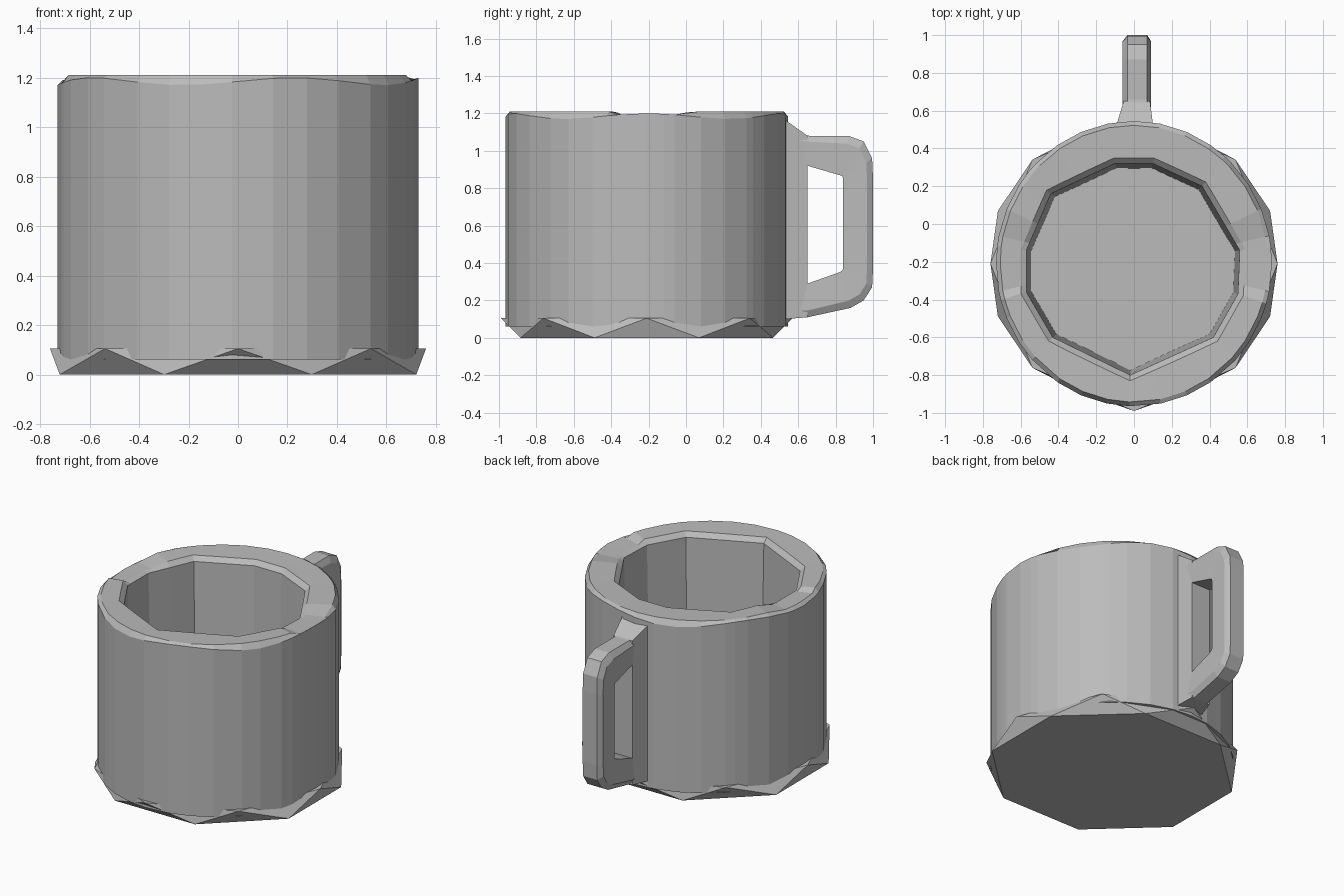
import bpy, bmesh, math
from mathutils import Vector

old = bpy.data.objects.get("Cube")
if old:
    bpy.data.objects.remove(old, do_unlink=True)

grey = bpy.data.materials.new("stone grey")
grey.use_nodes = True
COLOUR = (0.5, 0.5, 0.5, 1)
grey.diffuse_color = COLOUR
grey.node_tree.nodes["Principled BSDF"].inputs["Base Color"].default_value = COLOUR

CY = -0.21  # depth of the cup axis


def make_object(name, rings, cap_start=True, cap_end=True):
    """Skin a list of equally long closed rings into a flat-shaded object."""
    bm = bmesh.new()
    loops = [[bm.verts.new(p) for p in ring] for ring in rings]
    for a, b in zip(loops, loops[1:]):
        for i in range(len(a)):
            j = (i + 1) % len(a)
            bm.faces.new((a[i], a[j], b[j], b[i]))
    if cap_start:
        bm.faces.new(loops[0][::-1])
    if cap_end:
        bm.faces.new(loops[-1])
    bmesh.ops.recalc_face_normals(bm, faces=bm.faces)
    mesh = bpy.data.meshes.new(name)
    bm.to_mesh(mesh)
    bm.free()
    mesh.materials.append(grey)
    obj = bpy.data.objects.new(name, mesh)
    bpy.context.collection.objects.link(obj)
    return obj


# Cup: round outside, angular hollow inside
hollow = [Vector((x, y - CY)) for x, y in (
    (0.56, -0.14), (0.36, 0.2), (0.1, 0.32), (-0.1, 0.32), (-0.44, 0.16), (-0.57, -0.14),
    (-0.57, -0.36), (-0.43, -0.6), (-0.02, -0.8), (0.42, -0.6), (0.55, -0.37))]


def hollow_radius(angle):
    ray = Vector((math.cos(angle), math.sin(angle)))
    best = 0
    for a, b in zip(hollow, hollow[1:] + hollow[:1]):
        edge = b - a
        det = ray.x * edge.y - ray.y * edge.x
        if abs(det) > 1e-9:
            t = (a.x * edge.y - a.y * edge.x) / det
            s = (a.x * ray.y - a.y * ray.x) / det
            if t > 0 and -1e-5 <= s <= 1 + 1e-5:
                best = max(best, t)
    return best


corners = [math.atan2(p.y, p.x) % math.tau for p in hollow]
angles = list(corners)
for k in range(32):
    a = math.tau * k / 32
    if all(abs(a - c) > 0.05 for c in corners):
        angles.append(a)
angles.sort()


def outside(a, scale, z):
    return (0.73 * scale * math.cos(a), CY + 0.755 * scale * math.sin(a), z)


def inside(a, inset, z):
    r = hollow_radius(a) - inset
    return (r * math.cos(a), CY + r * math.sin(a), z)


def rim_drop(a):
    """Shallow saddles on the left and right of the rim."""
    return 0.02 if abs(math.cos(a)) > 0.975 else 0


make_object("cup", [
    [outside(a, 1, 0.06) for a in angles],
    [outside(a, 1, 1.185 + 0.015 * math.cos(5 * a)) for a in angles],
    [outside(a, 0.97, 1.21 - rim_drop(a)) for a in angles],
    [inside(a, -0.03, 1.205 - rim_drop(a)) for a in angles],
    [inside(a, 0, 1.175) for a in angles],
    [inside(a, 0.025, 0.11) for a in angles],
])


# Foot: two staggered octagons joined by triangles
def octagon(rx, ry, z, shift):
    turn = [math.tau * (k + shift) / 8 for k in range(8)]
    return [(rx * math.cos(t), CY + ry * math.sin(t), z) for t in turn]


bm = bmesh.new()
upper = [bm.verts.new(p) for p in octagon(0.76, 0.78, 0.105, 0)]
lower = [bm.verts.new(p) for p in octagon(0.78, 0.73, 0, 0.5)]
for k in range(8):
    n = (k + 1) % 8
    bm.faces.new((lower[k], upper[n], upper[k]))
    bm.faces.new((lower[k], lower[n], upper[n]))
bm.faces.new(upper)
bm.faces.new(lower[::-1])
bmesh.ops.recalc_face_normals(bm, faces=bm.faces)
foot_mesh = bpy.data.meshes.new("foot")
bm.to_mesh(foot_mesh)
bm.free()
foot_mesh.materials.append(grey)
bpy.context.collection.objects.link(bpy.data.objects.new("foot", foot_mesh))

# Handle root: tapered column against the back of the cup
make_object("handle_root", [
    [(-0.1, 0.44, low), (0.1, 0.44, low), (0.1, 0.53, low), (0.085, 0.65, low + 0.01),
     (-0.055, 0.65, low + 0.01), (-0.1, 0.5, low)] if low < 1 else
    [(-0.1, 0.44, 1.205), (0.1, 0.44, 1.205), (0.1, 0.53, 1.165), (0.085, 0.65, 1.08),
     (-0.055, 0.65, 1.08), (-0.1, 0.5, 1.17)]
    for low in (0.1, 1.2)])

# Handle grip: chamfered section swept through outer and inner path points
path = [((0.6, 1.09), (0.6, 0.93)), ((0.66, 1.08), (0.65, 0.92)),
        ((0.87, 1.08), (0.82, 0.87)), ((0.95, 1.05), (0.835, 0.865)),
        ((0.995, 0.96), (0.84, 0.85)), ((1.0, 0.85), (0.84, 0.82)),
        ((1.0, 0.37), (0.84, 0.4)), ((0.995, 0.27), (0.84, 0.37)),
        ((0.95, 0.2), (0.835, 0.36)), ((0.88, 0.16), (0.82, 0.35)),
        ((0.65, 0.11), (0.65, 0.29)), ((0.6, 0.11), (0.6, 0.28))]


def section(outer, inner):
    o, i = Vector(outer), Vector(inner)
    ridge = o.lerp(i, 0.2)
    pts = ((-0.035, o), (0.07, o), (0.09, ridge), (0.085, i), (-0.055, i), (-0.06, ridge))
    return [(x, p.x, p.y) for x, p in pts]


make_object("handle_grip", [section(o, i) for o, i in path])
